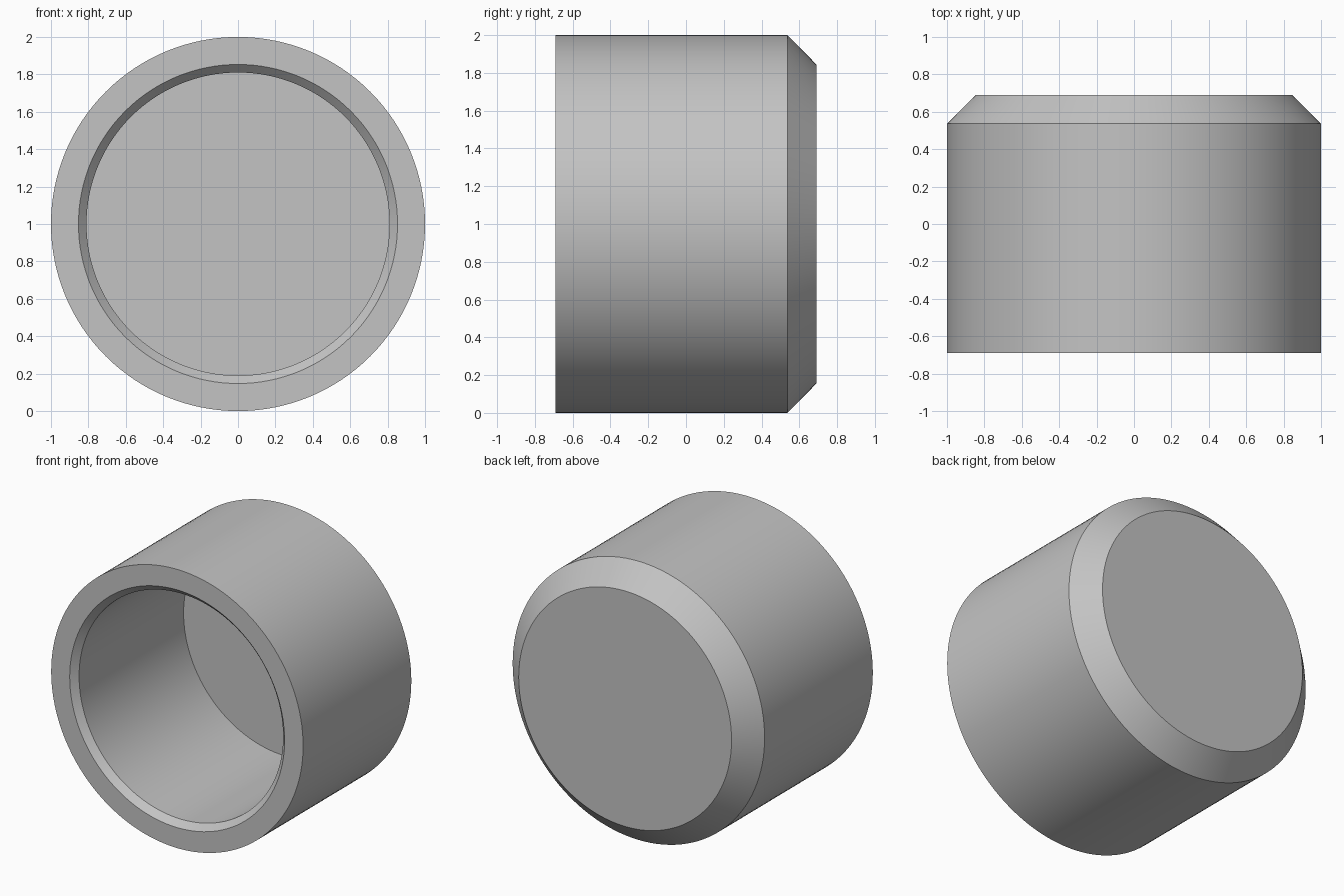
import bpy, bmesh
from math import sin, cos, tau, radians

cube = bpy.data.objects.get("Cube")
if cube:
    bpy.data.objects.remove(cube, do_unlink=True)

SEGMENTS = 128

grey = bpy.data.materials.new("plain grey")
grey.use_nodes = True
colour = (0.55, 0.55, 0.55, 1)
grey.diffuse_color = colour
grey.node_tree.nodes["Principled BSDF"].inputs["Base Color"].default_value = colour


def lathe(name, profile, material):
    """Turn (radius, y) points around the y axis and close both ends."""
    bm = bmesh.new()
    rings = [[bm.verts.new((r * cos(tau * i / SEGMENTS), y, r * sin(tau * i / SEGMENTS)))
              for i in range(SEGMENTS)] for r, y in profile]
    for a, b in zip(rings, rings[1:]):
        for i in range(SEGMENTS):
            j = (i + 1) % SEGMENTS
            bm.faces.new((a[i], a[j], b[j], b[i]))
    bm.faces.new(rings[0])
    bm.faces.new(rings[-1])
    bmesh.ops.recalc_face_normals(bm, faces=bm.faces)
    mesh = bpy.data.meshes.new(name)
    bm.to_mesh(mesh)
    bm.free()
    mesh.materials.append(material)
    obj = bpy.data.objects.new(name, mesh)
    bpy.context.collection.objects.link(obj)
    obj.location.z = 1
    bpy.ops.object.select_all(action="DESELECT")
    obj.select_set(True)
    bpy.context.view_layer.objects.active = obj
    bpy.ops.object.shade_smooth_by_angle(angle=radians(30))
    return obj


# Hollow cap: closed end, outer chamfer, wall, open rim, lead-in chamfer, bore floor
lathe("end_cap", [
    (0.845, 0.69),
    (1.0, 0.537),
    (1.0, -0.69),
    (0.853, -0.69),
    (0.81, -0.645),
    (0.81, 0.54),
], grey)
